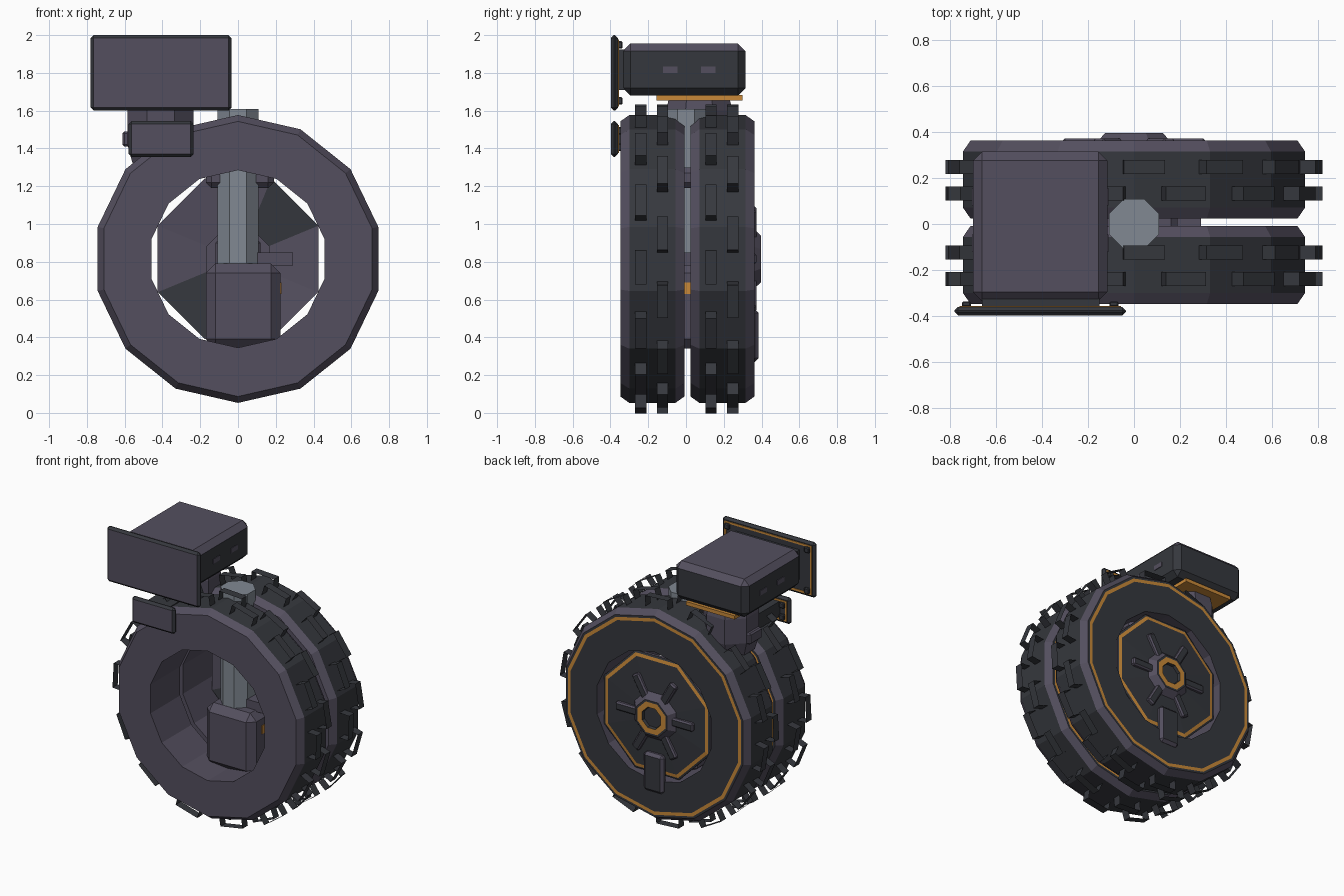
import bpy, bmesh, math
from mathutils import Vector

if "Cube" in bpy.data.objects:
    bpy.data.objects.remove(bpy.data.objects["Cube"])

def material(name, rgb):
    m = bpy.data.materials.new(name)
    m.diffuse_color = (*rgb, 1)
    m.use_nodes = True
    m.node_tree.nodes["Principled BSDF"].inputs["Base Color"].default_value = m.diffuse_color
    return m

MATS = [material("purple_grey", (0.088, 0.078, 0.113)),
        material("charcoal", (0.036, 0.039, 0.047)),
        material("orange", (0.58, 0.25, 0.04)),
        material("steel", (0.22, 0.25, 0.29))]
PURPLE, DARK, ORANGE, STEEL = range(4)
CZ = 0.815  # axle height

def finish(name, bm, fix=True):
    if fix:
        bmesh.ops.recalc_face_normals(bm, faces=bm.faces[:])
    me = bpy.data.meshes.new(name)
    bm.to_mesh(me)
    bm.free()
    for m in MATS:
        me.materials.append(m)
    ob = bpy.data.objects.new(name, me)
    bpy.context.collection.objects.link(ob)
    return ob

def box(name, x, y, z, mat=PURPLE, bevel=0, rule=None):
    bm = bmesh.new()
    bmesh.ops.create_cube(bm, size=1)
    for v in bm.verts:
        v.co = [a[0] + (c + .5) * (a[1] - a[0]) for a, c in zip((x, y, z), v.co)]
    if bevel:
        bmesh.ops.bevel(bm, geom=bm.edges[:], offset=bevel, segments=1, affect='EDGES')
    bm.normal_update()
    for f in bm.faces:
        f.material_index = rule(f.normal) if rule else mat
    return finish(name, bm)

def lathe(name, profile, n, mats, phase=0.0, closed=True, y0=0.0, caps=False):
    """Spin (radius, y) points about the axle; one material per profile segment."""
    bm = bmesh.new()
    rings = []
    for k in range(n):
        a = 2 * math.pi * k / n + phase
        rings.append([bm.verts.new((r * math.sin(a), y + y0, CZ + r * math.cos(a)))
                      for r, y in profile])
    m = len(profile)
    for k in range(n):
        p, q = rings[k], rings[(k + 1) % n]
        for i in range(m if closed else m - 1):
            j = (i + 1) % m
            bm.faces.new((p[i], p[j], q[j], q[i])).material_index = mats(i, k)
    if caps:
        bm.faces.new([r[0] for r in rings]).material_index = mats(0, 0)
        bm.faces.new([r[-1] for r in rings]).material_index = mats(m - 2, 0)
    return finish(name, bm)

def column(name, cx, cy, levels, n, mat):
    """Vertical faceted column from (radius, z) levels."""
    bm = bmesh.new()
    rings = [[bm.verts.new((cx + r * math.cos((k + .5) * 2 * math.pi / n),
                            cy + r * math.sin((k + .5) * 2 * math.pi / n), z))
              for k in range(n)] for r, z in levels]
    for a, b in zip(rings, rings[1:]):
        for k in range(n):
            bm.faces.new((a[k], a[(k + 1) % n], b[(k + 1) % n], b[k]))
    bm.faces.new(rings[0])
    bm.faces.new(rings[-1])
    for f in bm.faces:
        f.material_index = mat
    return finish(name, bm)

# two tyres: purple front and chamfers, dark tread and back, orange trim ring on the back
TYRE = [(.47, -.17), (.728, -.17), (.762, -.122), (.762, .122), (.728, .17),
        (.712, .17), (.688, .17), (.47, .17)]
TYRE_MATS = [PURPLE, PURPLE, DARK, PURPLE, DARK, ORANGE, DARK, PURPLE]
STEP = 2 * math.pi / 14
for label, yc in (("front", -.178), ("rear", .193)):
    lathe(label + "_tyre", TYRE, 14, lambda i, k: TYRE_MATS[i], y0=yc)
    # tread lugs: open-sided plates in two staggered rows
    bm = bmesh.new()
    for row, (y, off) in enumerate(((-.061, -STEP / 8), (.054, STEP * 3 / 8))):
        for k in range(14):
            e = off + k * STEP
            rad = Vector((math.cos(e), 0, math.sin(e)))
            tan = Vector((-math.sin(e), 0, math.cos(e)))
            path = [(.74, -.09), (.815, -.09), (.815, .09), (.74, .09)]
            pairs = [[bm.verts.new(Vector((0, yc + y + s, CZ)) + rad * r + tan * t)
                      for s in (-.03, .03)] for r, t in path]
            for p, q in zip(pairs, pairs[1:]):
                bm.faces.new((p[0], p[1], q[1], q[0])).material_index = DARK
    finish(label + "_tread_lugs", bm, fix=False).data.flip_normals()

# rear wheel dish: octagon funnel, two opposite dark sectors, dark back with orange trim
OCT = math.pi / 8
lathe("wheel_dish_front", [(.46, .31), (.18, .335)], 8,
      lambda i, k: DARK if k in (0, 4) else PURPLE, phase=OCT, closed=False)
lathe("wheel_dish_back", [(.46, .31), (.46, .33), (.445, .334), (.42, .338), (.18, .35)], 8,
      lambda i, k: (PURPLE, DARK, ORANGE, DARK)[i], phase=OCT, closed=False)
# hub cap with orange ring
lathe("hub_cap", [(.18, .29), (.18, .35), (.135, .396), (.12, .396), (.08, .396), (.075, .375)], 8,
      lambda i, k: (PURPLE, PURPLE, DARK, ORANGE, DARK)[i], phase=OCT, closed=False, caps=True)
# hub spokes
for k in range(6):
    sp = box("hub_spoke_%d" % (k + 1), (-.03, .03), (.335, .372), (.13, .31), bevel=.01,
             rule=lambda n: DARK if n.y > .9 else PURPLE)
    sp.location.z = CZ
    sp.rotation_euler.y = (k + .5) * math.pi / 3
# clamp on the lower rear hub
box("rear_clamp", (-.08, .08), (.33, .385), (.27, .55), bevel=.02,
    rule=lambda n: DARK if n.y > .9 else PURPLE)

# centre column, collar, motor
column("centre_column", 0, 0, [(.118, .78), (.118, 1.61)], 8, STEEL)
box("column_collar", (-.17, .19), (-.06, .2), (1.19, 1.30), bevel=.03)
box("motor_housing", (-.17, .225), (-.16, .16), (.34, .79), bevel=.05)
box("motor_lamp", (.222, .23), (-.05, .05), (.63, .69), ORANGE)
box("axle_stub", (.1, .29), (-.05, .05), (.78, .85))
box("axle_block", (-.12, .12), (.1, .32), (.70, .93), bevel=.03)

# upper pod
def pod_rule(n):
    return PURPLE if n.z > .3 else DARK
box("upper_pod", (-.70, -.115), (-.335, .315), (1.68, 1.955), bevel=.04, rule=pod_rule)
box("pod_neck", (-.66, -.15), (-.365, -.3), (1.71, 1.925), DARK)
for i, y in enumerate((-.083, .118)):
    for side, x in (("right", -.115), ("left", -.70)):
        box("pod_slot_%s_%d" % (side, i + 1), (x - .004, x + .004), (y - .038, y + .038),
            (1.80, 1.835))

# front plates with orange trim and corner bolts behind
def shield(name, x0, x1, z0, z1, inset, w):
    box(name, (x0, x1), (-.398, -.36), (z0, z1), bevel=.016,
        rule=lambda n: PURPLE if n.y < -.9 else DARK)
    a, b, c, d = x0 + inset, x1 - inset, z0 + inset, z1 - inset
    strips = [((a, b), (c, c + w)), ((a, b), (d - w, d)),
              ((a, a + w), (c, d)), ((b - w, b), (c, d))]
    for i, (x, z) in enumerate(strips):
        box("%s_trim_%d" % (name, i + 1), x, (-.361, -.356), z, ORANGE)
    for i in range(4):
        x = (a + .03, b - .03)[i % 2]
        z = (c + .03, d - .03)[i // 2]
        box("%s_bolt_%d" % (name, i + 1), (x - .02, x + .02), (-.36, -.336),
            (z - .02, z + .02), DARK, bevel=.006)

shield("upper_shield", -.78, -.035, 1.60, 2.0, .022, .014)
shield("lower_shield", -.58, -.235, 1.355, 1.545, .022, .014)

# pod mount
box("mount_plate", (-.60, -.21), (-.155, .30), (1.655, 1.682), ORANGE)
column("pod_mount", -.41, .07, [(.16, 1.32), (.19, 1.42), (.19, 1.60), (.175, 1.66)], 8, PURPLE)
box("mount_knob", (-.612, -.56), (0, .14), (1.41, 1.49), bevel=.01)
box("shield_arm", (-.50, -.32), (-.36, .05), (1.40, 1.51), DARK)
